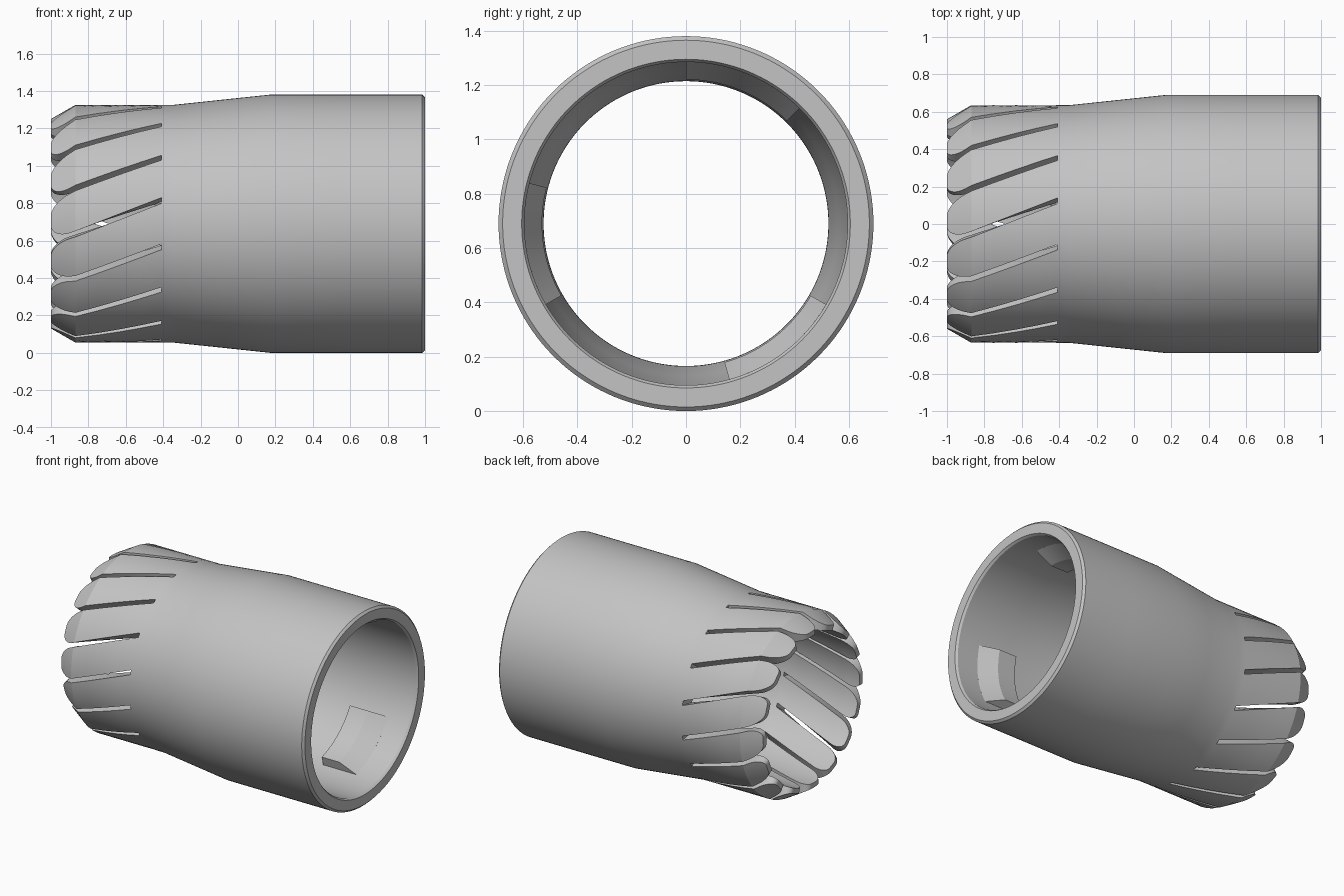
import bpy, bmesh, math
from math import radians, sin, cos, sqrt

if "Cube" in bpy.data.objects:
    bpy.data.objects.remove(bpy.data.objects["Cube"])

CZ = 0.69            # height of the sleeve axis
PETALS = 16
COLS = 9             # 8 petal columns + 1 slot column per period
N = PETALS * COLS
PITCH = 2 * math.pi / PETALS
SLOT = radians(2.8)  # angular slot width
SLOT_X = -0.41       # where the slots end
TWIST = radians(35.3)

grey = bpy.data.materials.new("light_grey")
grey.diffuse_color = (0.55, 0.55, 0.55, 1)
grey.use_nodes = True
grey.node_tree.nodes["Principled BSDF"].inputs["Base Color"].default_value = grey.diffuse_color


def lerp_profile(profile, x):
    for (x0, r0), (x1, r1) in zip(profile, profile[1:]):
        if x0 <= x <= x1:
            return r0 + (r1 - r0) * (x - x0) / (x1 - x0)
    return profile[-1][1]


def point(x, r, a):
    return (x, -r * cos(a), CZ + r * sin(a))


def finish(bm, name):
    bmesh.ops.recalc_face_normals(bm, faces=bm.faces)
    me = bpy.data.meshes.new(name)
    bm.to_mesh(me)
    bm.free()
    me.materials.append(grey)
    ob = bpy.data.objects.new(name, me)
    bpy.context.collection.objects.link(ob)
    bpy.ops.object.select_all(action='DESELECT')
    ob.select_set(True)
    bpy.context.view_layer.objects.active = ob
    bpy.ops.object.shade_smooth_by_angle(angle=radians(28))
    return ob


# Sleeve: tapered tube ending in twisted, round-tipped petals
OUTER = [(-1, 0.56), (-0.87, 0.635), (-0.35, 0.635), (0.17, 0.69), (0.985, 0.69), (1, 0.675)]
INNER = [(-1, 0.525), (-0.35, 0.525), (0.17, 0.595), (0.985, 0.595), (1, 0.605)]
TIP_X, TIP_A = 0.10, radians(7.0)   # length and angular size of the tip rounding

tip_rows = [-1 + TIP_X * (1 - cos(radians(t))) for t in range(0, 91, 10)]
xs = tip_rows + [-0.87, -0.75, -0.63, -0.52, SLOT_X, -0.35, -0.09, 0.17, 0.58, 0.985, 1]
xs = sorted(set(xs))
slot_row = xs.index(SLOT_X)


def column_angle(x, c):
    k, u = divmod(c, COLS)
    half = (PITCH - SLOT) / 2
    d = x + 1
    if d < TIP_X:
        half -= TIP_A * (1 - sqrt(max(0, 1 - (1 - d / TIP_X) ** 2)))
    centre = k * PITCH + TWIST * min(0, x - SLOT_X)
    return centre + half * (2 * u / (COLS - 1) - 1)


bm = bmesh.new()
grid = {}
for i, x in enumerate(xs):
    for side, prof in enumerate((OUTER, INNER)):
        for c in range(N):
            grid[side, i, c] = bm.verts.new(point(x, lerp_profile(prof, x), column_angle(x, c)))


def quad(*keys):
    bm.faces.new([grid[s, i, c % N] for s, i, c in keys])


for c in range(N):
    gap = c % COLS == COLS - 1
    for i in range(slot_row if gap else 0, len(xs) - 1):
        for s in (0, 1):
            quad((s, i, c), (s, i + 1, c), (s, i + 1, c + 1), (s, i, c + 1))
    # mouth rim, petal tip or slot end
    last = len(xs) - 1
    quad((0, last, c), (1, last, c), (1, last, c + 1), (0, last, c + 1))
    end = slot_row if gap else 0
    quad((0, end, c), (1, end, c), (1, end, c + 1), (0, end, c + 1))
    # slot side walls
    if gap:
        for i in range(slot_row):
            for e in (c, c + 1):
                quad((0, i, e), (0, i + 1, e), (1, i + 1, e), (1, i, e))
finish(bm, "slotted_sleeve")

# Lugs: three ramped blocks inside the wide mouth
LUG = [(0.56, 0.61), (0.56, 0.53), (0.70, 0.53), (0.82, 0.595), (0.82, 0.61)]
STEPS = 16
for n in range(3):
    bm = bmesh.new()
    start = radians(90 - 120 * n)
    rings = [[bm.verts.new(point(x, r, start + radians(44.5) * j / STEPS)) for x, r in LUG]
             for j in range(STEPS + 1)]
    for a, b in zip(rings, rings[1:]):
        for i in range(len(LUG)):
            j = (i + 1) % len(LUG)
            bm.faces.new((a[i], a[j], b[j], b[i]))
    bm.faces.new(rings[0])
    bm.faces.new(rings[-1])
    finish(bm, f"inner_lug_{n + 1}")
